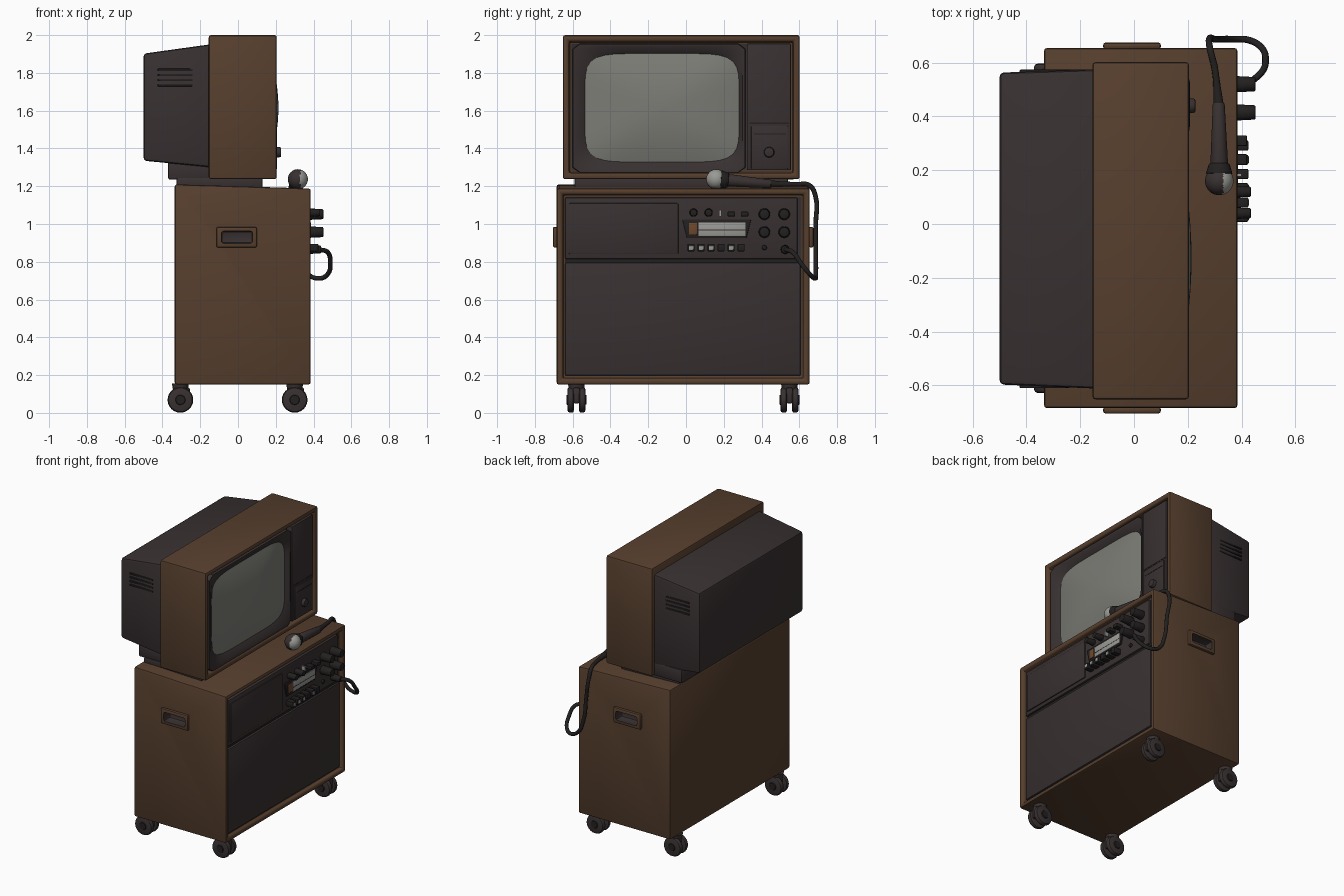
import bpy, bmesh, math
from mathutils import Vector

if "Cube" in bpy.data.objects:
    bpy.data.objects.remove(bpy.data.objects["Cube"])


def mat(name, r, g, b):
    m = bpy.data.materials.new(name)
    m.diffuse_color = (r, g, b, 1)
    m.use_nodes = True
    m.node_tree.nodes["Principled BSDF"].inputs["Base Color"].default_value = m.diffuse_color
    return m


WOOD = mat("brown wood", 0.095, 0.050, 0.027)
DARK = mat("dark plastic", 0.040, 0.030, 0.031)
BLACK = mat("black rubber", 0.017, 0.014, 0.014)
GLASS = mat("grey screen glass", 0.20, 0.20, 0.18)
LIGHT = mat("light grey", 0.32, 0.32, 0.30)
AMBER = mat("amber brown", 0.16, 0.065, 0.025)


def finish(bm, name, *mats):
    bmesh.ops.recalc_face_normals(bm, faces=bm.faces)
    me = bpy.data.meshes.new(name)
    bm.to_mesh(me)
    bm.free()
    ob = bpy.data.objects.new(name, me)
    bpy.context.collection.objects.link(ob)
    for m in mats:
        me.materials.append(m)
    return ob


def bevel(bm, w, seg=2):
    sharp = [e for e in bm.edges if len(e.link_faces) == 2 and e.calc_face_angle() > 0.5]
    bmesh.ops.bevel(bm, geom=sharp, offset=w, segments=seg, profile=0.5, affect='EDGES')


def box(name, x, y, z, m, bev=0.0, shape=None, frame=None):
    """Box from ranges; shape(co) adjusts corners; frame=(width, depth) sinks the +x face."""
    bm = bmesh.new()
    bmesh.ops.create_cube(bm, size=1)
    for v in bm.verts:
        c = [(r[0] + r[1]) / 2 + v.co[i] * (r[1] - r[0]) for i, r in enumerate((x, y, z))]
        v.co = shape(Vector(c)) if shape else c
    bm.normal_update()
    if frame:
        f = max(bm.faces, key=lambda f: f.calc_center_median().x)
        bmesh.ops.inset_individual(bm, faces=[f], thickness=frame[0])
        bmesh.ops.inset_individual(bm, faces=[f], thickness=0.004)
        f.material_index = 1
        for v in f.verts:
            v.co.x -= frame[1]
        bm.normal_update()
    if bev:
        bevel(bm, bev)
    return finish(bm, name, m, DARK)


def rod(name, p, q, r0, r1, m, bev=0.0, n=24):
    """Cylinder or cone between two points."""
    p, q = Vector(p), Vector(q)
    bm = bmesh.new()
    bmesh.ops.create_cone(bm, cap_ends=True, segments=n, radius1=r0, radius2=r1, depth=(q - p).length)
    if bev:
        bevel(bm, bev)
    rot = (q - p).to_track_quat('Z', 'Y').to_matrix()
    for v in bm.verts:
        v.co = rot @ v.co + (p + q) / 2
    return finish(bm, name, m)


def knob(name, y, z, r, x1, m=BLACK, x0=0.365):
    rod(name, (x0, y, z), (x1, y, z), r, r * 0.85, m, 0.005)


# Cabinet with gently sloping top and framed front
cabinet = box("cabinet", (-0.335, 0.385), (-0.685, 0.655), (0.15, 1.21), WOOD, 0.012,
              lambda c: Vector((c.x, c.y, c.z - (0.022 if c.x > 0 and c.z > 1 else 0))), (0.042, 0.03))

# Side handles, cut out of plates and cabinet walls
for side, y in (("front", -0.6925), ("rear", 0.6625)):
    plate = box(side + "_handle", (-0.115, 0.10), (y - 0.0125, y + 0.0125), (0.875, 0.985), WOOD, 0.01)
    cut = box("cutter", (-0.088, 0.078), (y - 0.055, y + 0.055), (0.898, 0.962), WOOD, 0.012)
    for p in cut.data.polygons:
        p.material_index = 1
    for ob in (plate, cabinet):
        mod = ob.modifiers.new("cut", 'BOOLEAN')
        mod.operation, mod.object, mod.solver = 'DIFFERENCE', cut, 'EXACT'
        bpy.context.view_layer.objects.active = ob
        bpy.ops.object.modifier_apply(modifier="cut")
    bpy.data.objects.remove(cut)

# Twin-wheel casters
for x in (-0.305, 0.30):
    for y in (-0.58, 0.548):
        for s in (-1, 1):
            rod("caster_wheel", (x, y + s * 0.014, 0.069), (x, y + s * 0.048, 0.069), 0.069, 0.066, DARK, 0.012)
            rod("caster_hub", (x, y + s * 0.045, 0.069), (x, y + s * 0.053, 0.069), 0.028, 0.024, BLACK)
        box("caster_fork", (x - 0.035, x + 0.05), (y - 0.018, y + 0.018), (0.05, 0.135), DARK, 0.01)
        rod("caster_stem", (x, y, 0.10), (x, y, 0.155), 0.035, 0.045, DARK)

# Lower speaker panel and upper karaoke deck
box("speaker_panel", (0.34, 0.372), (-0.64, 0.607), (0.197, 0.795), DARK, 0.008)
box("deck_panel", (0.34, 0.372), (-0.64, 0.59), (0.815, 1.14), DARK, 0.008)
box("deck_seam", (0.34, 0.358), (-0.64, 0.605), (0.79, 0.82), BLACK)
box("tape_door", (0.36, 0.379), (-0.62, -0.04), (0.84, 1.11), DARK, 0.006)
box("display_frame", (0.36, 0.381), (-0.02, 0.345), (0.925, 1.025), BLACK, 0.004,
    lambda c: Vector((c.x, c.y + (0.025 if c.y < 0.1 else -0.025) * (c.z < 0.95), c.z)))
box("display", (0.37, 0.386), (0.065, 0.315), (0.937, 1.008), LIGHT, 0.002)
box("display_lamp", (0.37, 0.386), (0.015, 0.058), (0.945, 1.005), AMBER, 0.002)
box("display_line", (0.37, 0.387), (0.065, 0.315), (0.966, 0.970), DARK)

# Knobs, keys and sockets
for y in (0.04, 0.12):
    knob("small_knob", y, 1.06, 0.022, 0.435)
for y in (0.24, 0.31):
    box("slide_switch", (0.365, 0.42), (y - 0.02, y + 0.02), (1.04, 1.065), BLACK, 0.004)
box("indicator_lamp", (0.365, 0.40), (0.176, 0.188), (1.04, 1.075), LIGHT)
for y in (0.415, 0.52):
    for z in (1.052, 0.957):
        knob("large_knob", y, z, 0.031, 0.452)
for i in range(6):
    y = 0.027 + i * 0.053
    box("key", (0.365, 0.425), (y - 0.019, y + 0.019), (0.855, 0.895), BLACK, 0.005)
    if i not in (3, 5):
        box("key_cap", (0.42, 0.428), (y - 0.012, y + 0.012), (0.863, 0.885), LIGHT, 0.002)
knob("socket", 0.415, 0.875, 0.014, 0.385)
knob("cable_plug", 0.525, 0.865, 0.024, 0.44)

# Microphone lying on the cabinet
bm = bmesh.new()
bmesh.ops.create_uvsphere(bm, u_segments=32, v_segments=20, radius=0.053)
for f in bm.faces:
    f.material_index = int(f.normal.x > 0.25 and f.normal.y < 0.6)
bmesh.ops.translate(bm, verts=bm.verts, vec=(0.317, 0.16, 1.237))
finish(bm, "microphone_head", DARK, LIGHT)
rod("microphone_collar", (0.317, 0.185, 1.235), (0.317, 0.225, 1.232), 0.05, 0.038, BLACK, 0.005)
rod("microphone_handle", (0.317, 0.22, 1.232), (0.315, 0.45, 1.212), 0.033, 0.022, DARK, 0.005)
rod("microphone_tail", (0.315, 0.44, 1.213), (0.305, 0.55, 1.21), 0.019, 0.011, BLACK)

# Microphone cable
pts = [(0.43, 0.525, 0.865), (0.475, 0.565, 0.85), (0.489, 0.61, 0.79), (0.475, 0.655, 0.735),
       (0.43, 0.683, 0.712), (0.37, 0.687, 0.735), (0.32, 0.687, 0.84), (0.30, 0.687, 1.0),
       (0.28, 0.687, 1.14), (0.282, 0.655, 1.203), (0.30, 0.58, 1.21), (0.308, 0.52, 1.212)]
cu = bpy.data.curves.new("microphone_cable", 'CURVE')
cu.dimensions, cu.bevel_depth, cu.bevel_resolution, cu.use_fill_caps = '3D', 0.0125, 3, True
sp = cu.splines.new('BEZIER')
sp.bezier_points.add(len(pts) - 1)
for b, p in zip(sp.bezier_points, pts):
    b.co, b.handle_left_type, b.handle_right_type = p, 'AUTO', 'AUTO'
cu.materials.append(BLACK)
bpy.context.collection.objects.link(bpy.data.objects.new("microphone_cable", cu))

# Television: wooden shell, tapered rear housing, foot
box("tv_shell", (-0.155, 0.205), (-0.652, 0.602), (1.237, 2.0), WOOD, 0.012, None, (0.045, 0.05))


def taper(c):
    if c.x < -0.3:
        c.y += 0.015 if c.y < 0 else -0.012
        c.z += 0.035 if c.z < 1.6 else -0.05
    return c


box("tv_rear_housing", (-0.50, -0.14), (-0.612, 0.575), (1.30, 1.952), DARK, 0.016, taper)
box("tv_foot", (-0.37, -0.14), (-0.585, 0.575), (1.235, 1.33), DARK, 0.01)
box("tv_base", (-0.325, 0.13), (-0.59, 0.54), (1.19, 1.245), DARK, 0.008)
for y in (-0.604, 0.568):
    for i in range(4):
        z = 1.735 + i * 0.027
        box("vent_slot", (-0.425, -0.24), (y - 0.006, y + 0.006), (z - 0.006, z + 0.006), BLACK, 0.003)


# Screen surround and bulging glass, lofted through rounded-square rings
def rings(name, specs, m, n=72):
    bm = bmesh.new()
    prev = None
    for x, cy, cz, hy, hz, e in specs:
        ring = []
        for i in range(n):
            a = 2 * math.pi * (i + 0.5) / n
            c, s = math.cos(a), math.sin(a)
            k = (abs(c) ** e + abs(s) ** e) ** (-1 / e)
            ring.append(bm.verts.new((x, cy + hy * c * k, cz + hz * s * k)))
        if prev:
            for i in range(n):
                j = (i + 1) % n
                bm.faces.new((prev[i], prev[j], ring[j], ring[i]))
        prev = ring
    if specs[-1][3] < 0.05:
        bm.faces.new(prev)
    ob = finish(bm, name, m)
    if ob.data.polygons[-1].normal.x < 0:
        ob.data.flip_normals()


rings("screen_surround", [(0.155, -0.143, 1.613, 0.458, 0.342, 60), (0.197, -0.143, 1.613, 0.456, 0.34, 60),
                          (0.195, -0.14, 1.614, 0.44, 0.322, 14), (0.168, -0.127, 1.615, 0.408, 0.287, 6)], DARK)
rings("screen_glass", [(0.166 + 0.048 * (1 - s * s), -0.127, 1.615, 0.412 * s, 0.291 * s, 2 + 4 * s)
                       for s in (1, 0.9, 0.75, 0.6, 0.45, 0.3, 0.15, 0.03)], GLASS)

# Television control column
box("tv_control_panel", (0.15, 0.198), (0.322, 0.555), (1.285, 1.955), DARK, 0.005)
box("tv_control_seam", (0.19, 0.1995), (0.335, 0.548), (1.53, 1.537), BLACK)
box("tv_control_door", (0.19, 0.206), (0.345, 0.54), (1.29, 1.52), DARK, 0.004)
knob("tv_knob", 0.44, 1.38, 0.03, 0.228, DARK, 0.19)
box("tv_door_line", (0.19, 0.2075), (0.36, 0.53), (1.475, 1.48), BLACK)

# Smooth shading with crisp edges
bpy.ops.object.select_all(action='DESELECT')
for ob in bpy.context.scene.objects:
    if ob.type == 'MESH':
        ob.select_set(True)
        bpy.context.view_layer.objects.active = ob
bpy.ops.object.shade_smooth_by_angle(angle=math.radians(35))
